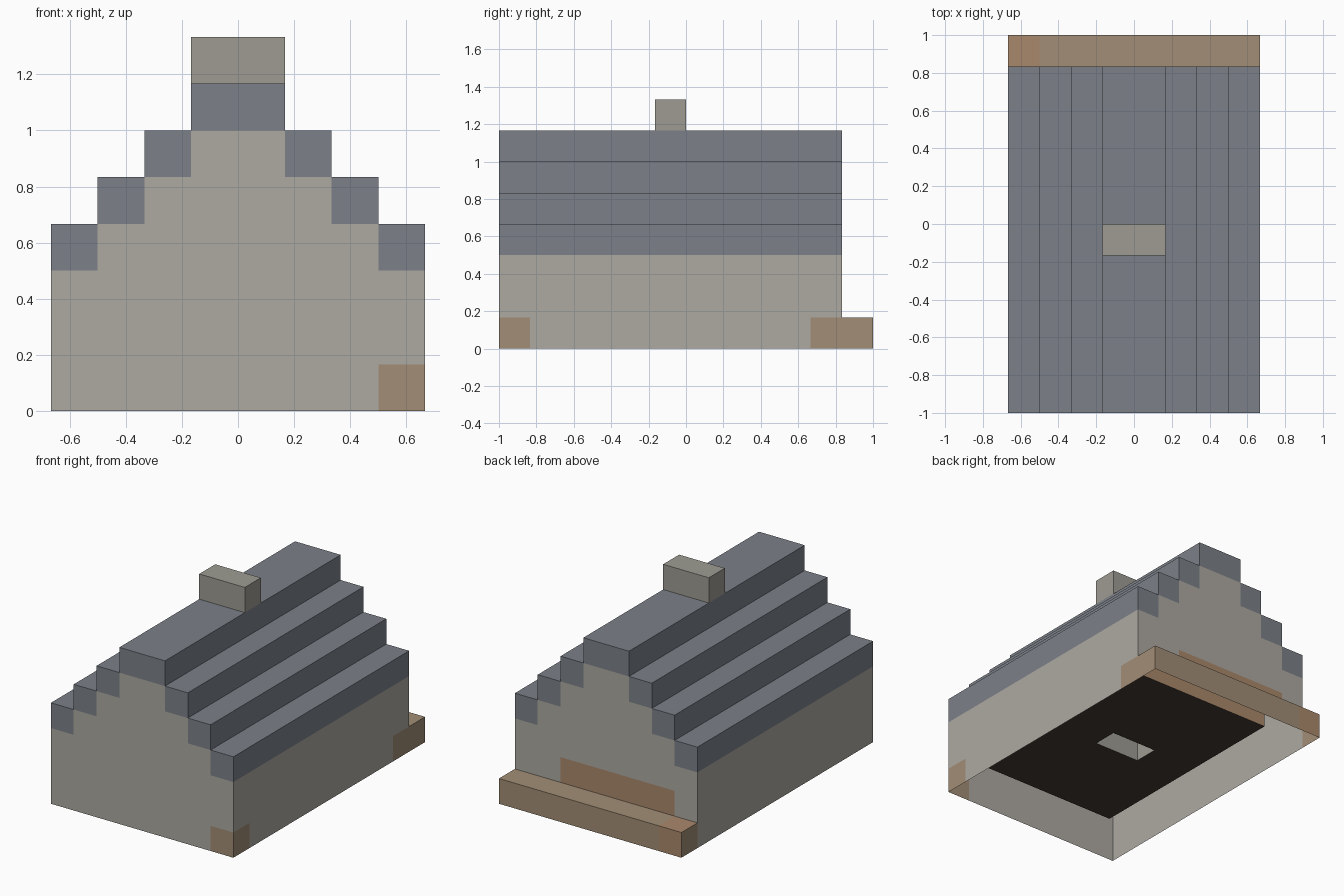
import bpy, bmesh

if "Cube" in bpy.data.objects:
    bpy.data.objects.remove(bpy.data.objects["Cube"])

U = 1 / 6  # one block edge; all sizes below are in blocks


def material(name, rgb):
    m = bpy.data.materials.new(name)
    m.diffuse_color = (*rgb, 1)
    m.use_nodes = True
    m.node_tree.nodes["Principled BSDF"].inputs["Base Color"].default_value = m.diffuse_color
    return m


PLASTER = material("plaster", (0.42, 0.40, 0.36))
SLATE = material("slate", (0.20, 0.22, 0.25))
STONE = material("stone", (0.34, 0.33, 0.29))
TIMBER = material("timber", (0.36, 0.27, 0.18))
DOORWOOD = material("door_wood", (0.40, 0.25, 0.15))
EARTH = material("dark_floor", (0.06, 0.045, 0.035))


class Part:
    """A shell made of axis-aligned rectangles, split into unit block faces."""

    def __init__(self, name, *mats):
        self.name, self.mats, self.bm = name, mats, bmesh.new()

    def rect(self, axis, at, a, b, sign=1, skip=None, tint=None):
        # a and b are ranges along the two remaining axes, in x, y, z order
        for i in range(*a):
            for j in range(*b):
                if skip and skip(i, j):
                    continue
                corners = [(i, j), (i + 1, j), (i + 1, j + 1), (i, j + 1)]
                pts = []
                for p in corners:
                    p = list(p)
                    p.insert(axis, at)
                    pts.append([c * U for c in p])
                if (sign > 0) == (axis == 1):
                    pts.reverse()
                f = self.bm.faces.new([self.bm.verts.new(p) for p in pts])
                f.material_index = tint(i, j) if tint else 0

    def finish(self):
        bmesh.ops.remove_doubles(self.bm, verts=self.bm.verts, dist=1e-4)
        me = bpy.data.meshes.new(self.name)
        self.bm.to_mesh(me)
        self.bm.free()
        for m in self.mats:
            me.materials.append(m)
        bpy.context.collection.objects.link(bpy.data.objects.new(self.name, me))


def under_chimney(x, y):
    return -1 <= x < 1 and y == -1


def stairs(part, top, steps, y, sign):
    """Stepped roof surface, mirrored about x = 0."""
    for k in range(steps):
        for side, x in ((1, k), (-1, -k - 1)):
            part.rect(2, top - k, (x, x + 1), y, sign, under_chimney)
            part.rect(0, side * (k + 1), y, (top - k - 1, top - k), side * sign)


def step_index(x):
    return max(x, -x - 1)


# Outer walls: long sides and stepped gables, open underneath
walls = Part("walls", PLASTER, TIMBER, DOORWOOD)
for s in (-1, 1):
    walls.rect(0, 4 * s, (-6, 5), (0, 3), s,
               tint=lambda y, z: int(s > 0 and z == 0 and y in (-6, 4)))
for x in range(-4, 4):
    top = 6 - step_index(x)
    walls.rect(1, -6, (x, x + 1), (0, top), -1,
               tint=lambda i, z: int(i == 3 and z == 0))
    walls.rect(1, 5, (x, x + 1), (1, top), 1,
               tint=lambda i, z: 2 if z == 1 and -3 <= i < 2 else 0)
walls.finish()

# Stepped slate roof with its end blocks
roof = Part("roof", SLATE)
stairs(roof, 7, 4, (-6, 5), 1)
for x in range(-4, 4):
    top = 7 - step_index(x)
    for y, s in ((-6, -1), (5, 1)):
        roof.rect(1, y, (x, x + 1), (top - 1, top), s)
roof.finish()

# Chimney above the ridge
chimney = Part("chimney", STONE)
chimney.rect(2, 8, (-1, 1), (-1, 0))
for s in (-1, 1):
    chimney.rect(0, s, (-1, 0), (7, 8), s)
    chimney.rect(1, (s - 1) // 2, (-1, 1), (7, 8), s)
chimney.finish()

# Low timber step across the back
step = Part("back_step", TIMBER, DOORWOOD)
step.rect(2, 1, (-4, 4), (5, 6), tint=lambda x, y: int(x == -4))
step.rect(1, 6, (-4, 4), (0, 1), tint=lambda x, z: int(x == -4))
for s in (-1, 1):
    step.rect(0, 4 * s, (5, 6), (0, 1), s)
step.finish()

# Inner room lining, one block inside the outer shell
room = Part("room_lining", PLASTER, DOORWOOD)
stairs(room, 6, 3, (-5, 4), -1)
for s in (-1, 1):
    room.rect(0, 3 * s, (-5, 4), (1, 3), -s)
for x in range(-3, 3):
    top = 6 - step_index(x)
    room.rect(1, -5, (x, x + 1), (1, top), 1)
    room.rect(1, 4, (x, x + 1), (1, top), -1, tint=lambda i, z: int(z == 1))
room.finish()

# Room floor, open under the chimney stack
floor = Part("room_floor", EARTH)
floor.rect(2, 1, (-3, 3), (-5, 4), 1, under_chimney)
floor.finish()

# Chimney stack through the room
stack = Part("chimney_stack", STONE)
for s in (-1, 1):
    stack.rect(0, s, (-1, 0), (1, 6), s)
    stack.rect(1, (s - 1) // 2, (-1, 1), (1, 6), s)
stack.finish()
